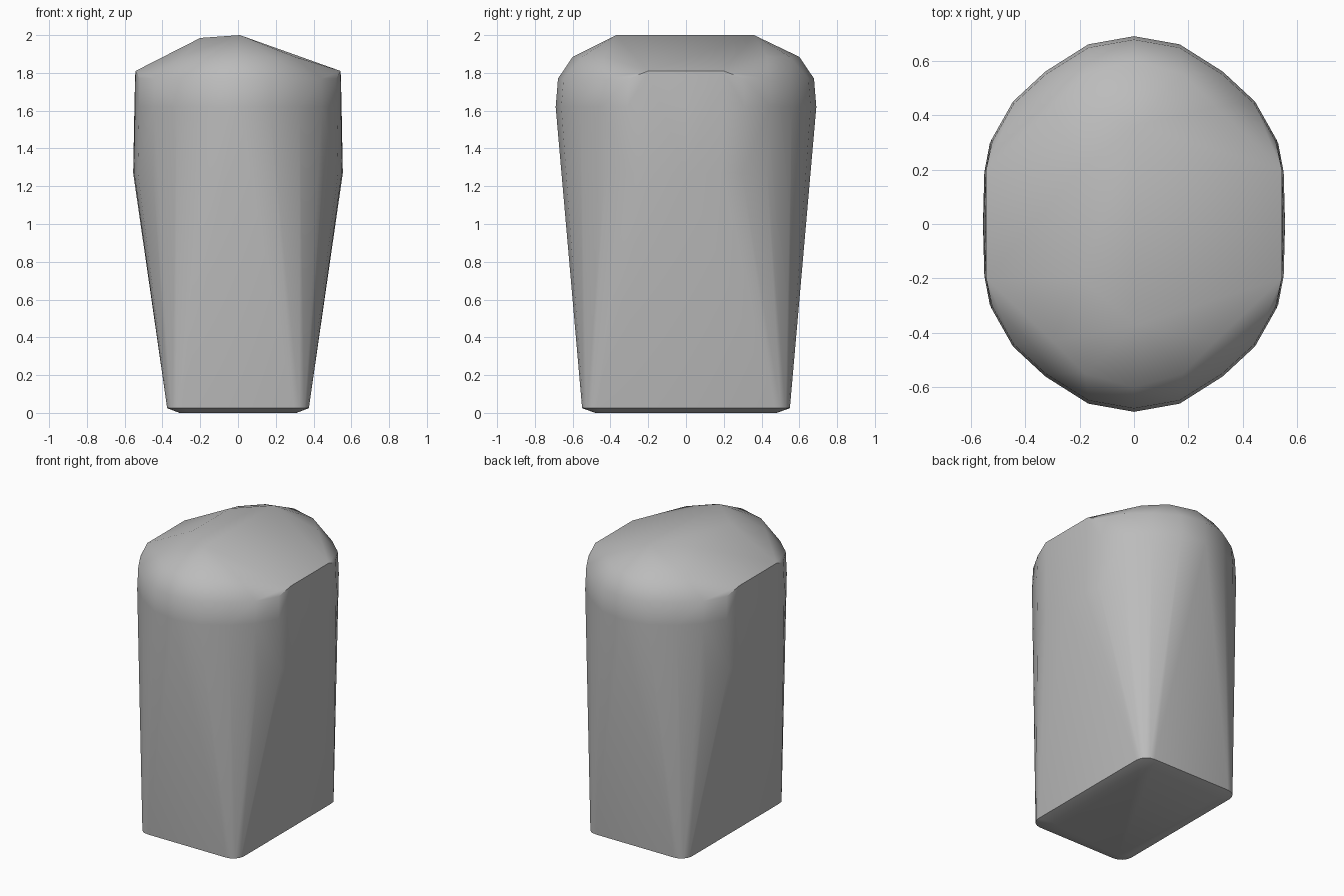
import bpy, bmesh, math

cube = bpy.data.objects.get("Cube")
if cube:
    bpy.data.objects.remove(cube, do_unlink=True)

mat = bpy.data.materials.new("plain_grey")
mat.use_nodes = True
grey = (0.5, 0.5, 0.5, 1)
mat.diffuse_color = grey
mat.node_tree.nodes["Principled BSDF"].inputs["Base Color"].default_value = grey

bm = bmesh.new()


def mirrored(points, z):
    """Add points of one quarter outline to all four quarters."""
    for x, y in points:
        for sx in (1, -1):
            for sy in (1, -1):
                bm.verts.new((sx * x, sy * y, z))


def rounded_rectangle(half_x, half_y, radius):
    """Quarter outline with a rounded corner."""
    pts = []
    for i in range(5):
        a = math.pi / 2 * i / 4
        pts.append((half_x - radius + radius * math.cos(a),
                    half_y - radius + radius * math.sin(a)))
    return pts


# Foot with a small bevel
mirrored(rounded_rectangle(0.31, 0.48, 0.06), 0)
mirrored(rounded_rectangle(0.375, 0.55, 0.08), 0.025)

# Oval body, widest at the shoulders
oval = [(0.555, 0), (0.55, 0.2), (0.53, 0.31), (0.45, 0.45),
        (0.33, 0.56), (0.17, 0.66), (0, 0.69)]
for z, sx, sy in ((1.27, 1, 0.953), (1.62, 0.988, 1), (1.77, 0.982, 0.982)):
    mirrored([(x * sx, y * sy) for x, y in oval], z)

# Shoulder edges and rounded front and back of the crown
mirrored([(0.543, 0.2)], 1.81)
mirrored([(0, 0.6), (0.18, 0.55), (0.3, 0.43)], 1.885)

# Roof ridge, with a flatter facet on the right
for y in (-0.37, 0.36):
    bm.verts.new((0.01, y, 2.0))
for y in (-0.2, 0.2):
    bm.verts.new((-0.2, y, 1.985))

# Wrap the profile points in one closed skin
bmesh.ops.remove_doubles(bm, verts=bm.verts, dist=0.001)
hull = bmesh.ops.convex_hull(bm, input=bm.verts)
loose = {g for g in hull["geom_interior"] + hull["geom_unused"]
         if isinstance(g, bmesh.types.BMVert)}
bmesh.ops.delete(bm, geom=list(loose), context="VERTS")
bmesh.ops.recalc_face_normals(bm, faces=bm.faces)

mesh = bpy.data.meshes.new("tapered_block")
bm.to_mesh(mesh)
bm.free()
mesh.materials.append(mat)
block = bpy.data.objects.new("tapered_block", mesh)
bpy.context.collection.objects.link(block)
bpy.ops.object.select_all(action="DESELECT")
block.select_set(True)
bpy.context.view_layer.objects.active = block
bpy.ops.object.shade_smooth_by_angle(angle=math.radians(40))
